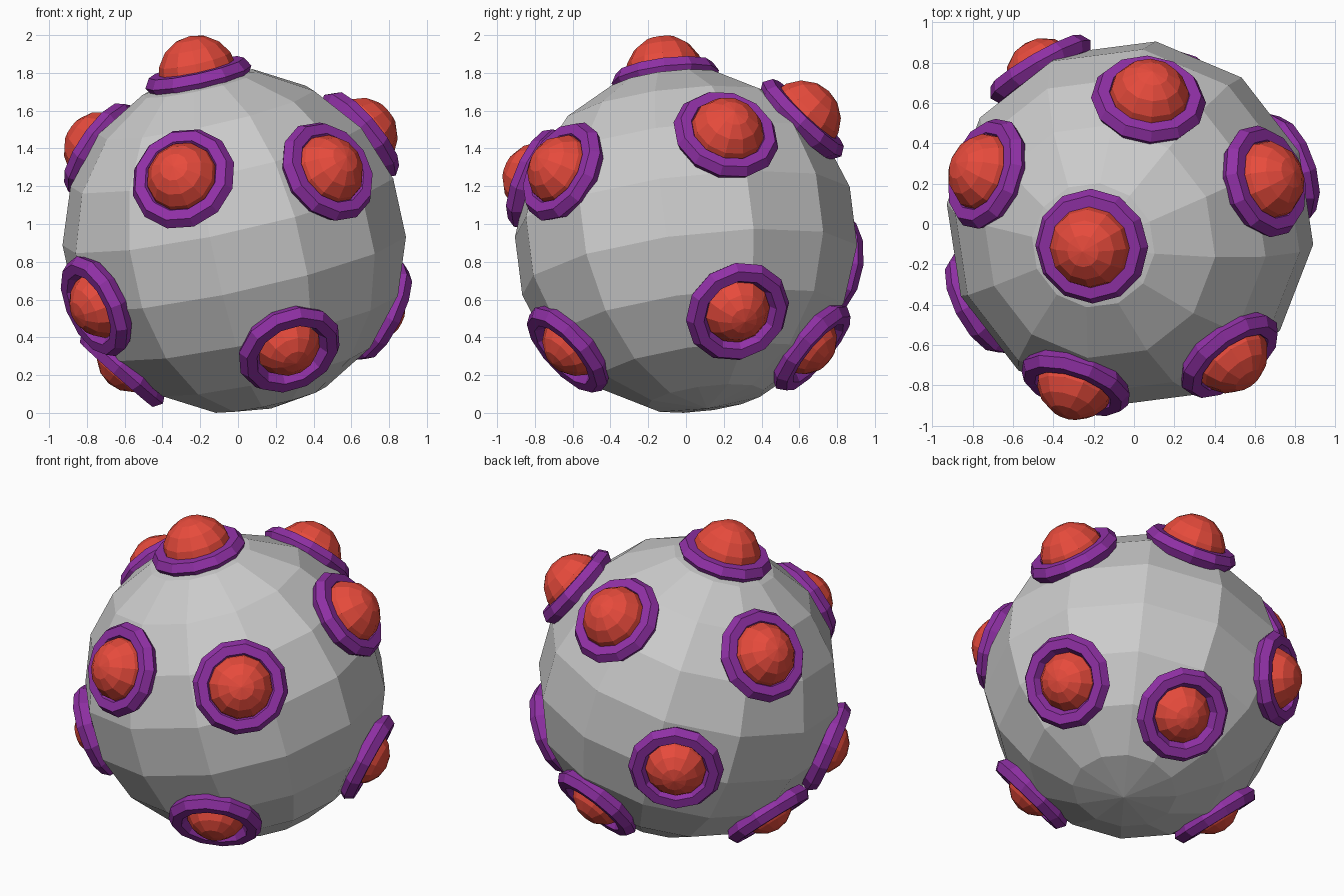
import bpy, math
from mathutils import Vector, Quaternion

if "Cube" in bpy.data.objects:
    bpy.data.objects.remove(bpy.data.objects["Cube"])

CENTRE = Vector((-0.02, 0, 0.91))
R = 0.915
UP = Vector((0, 0, 1))


def material(name, rgb):
    m = bpy.data.materials.new(name)
    m.diffuse_color = (*rgb, 1)
    m.use_nodes = True
    m.node_tree.nodes["Principled BSDF"].inputs["Base Color"].default_value = m.diffuse_color
    return m


red = material("red", (0.80, 0.07, 0.045))
purple = material("purple", (0.28, 0.03, 0.38))


def finish(name, direction, spin=0, mat=None):
    """Name the new part and point its z axis along direction."""
    ob = bpy.context.object
    ob.name = name
    ob.rotation_mode = 'QUATERNION'
    ob.rotation_quaternion = UP.rotation_difference(direction) @ Quaternion(UP, spin)
    if mat:
        ob.data.materials.append(mat)
    return ob


# Knob directions from the ball's centre
knobs = [Vector(v).normalized() for v in (
    (-0.19, -0.11, 0.87),
    (-0.27, -0.79, 0.33), (0.47, -0.62, 0.35), (0.63, 0.20, 0.53),
    (0.09, 0.60, 0.63), (-0.71, 0.25, 0.49),
    (-0.44, 0.76, -0.12), (-0.72, -0.38, -0.34), (0.29, -0.62, -0.57),
    (0.76, 0.27, -0.37), (0.20, 0.66, -0.56), (-0.60, 0.02, -0.68))]

# Faceted ball, leaning toward the top knob
bpy.ops.mesh.primitive_uv_sphere_add(segments=12, ring_count=9, radius=R, location=CENTRE)
finish("ball", knobs[0], math.radians(-7))

# Collar and dome for every knob
for i, n in enumerate(knobs, 1):
    bpy.ops.mesh.primitive_torus_add(major_segments=12, minor_segments=6,
                                     major_radius=0.23, minor_radius=0.057,
                                     location=CENTRE + n * 0.895)
    finish(f"collar_{i}", n, 0, purple)
    bpy.ops.mesh.primitive_uv_sphere_add(segments=12, ring_count=8,
                                         radius=0.195 + 0.015 * n.z,
                                         location=CENTRE + n * (0.86 + 0.05 * n.z))
    finish(f"dome_{i}", n, 0, red)
